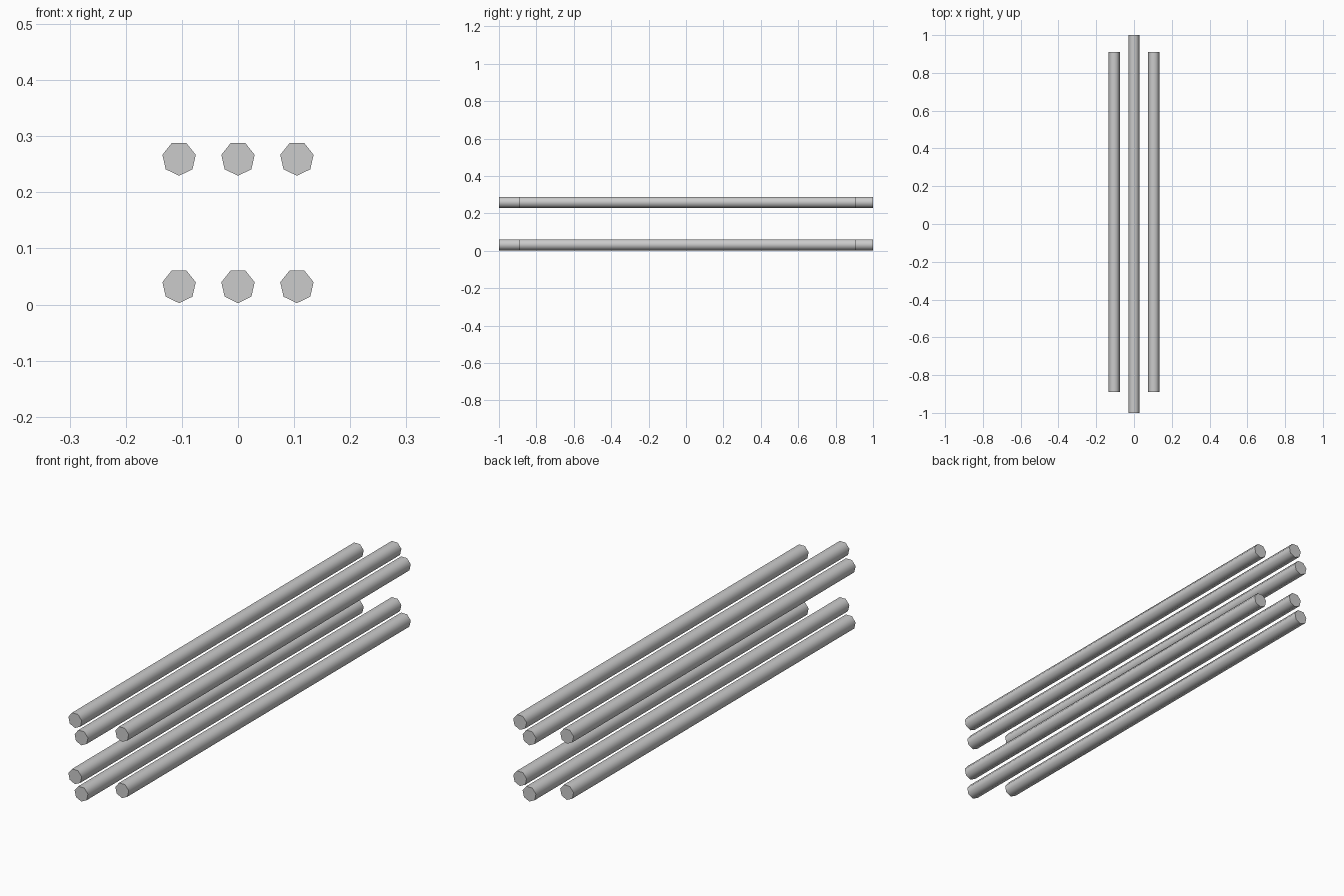
import bpy
from math import pi, radians

if "Cube" in bpy.data.objects:
    bpy.data.objects.remove(bpy.data.objects["Cube"])

RADIUS = 0.0305


def rod(name, x, z, y0, y1):
    # Seven-sided bar along y, with a vertex pointing down and a flat on top
    bpy.ops.mesh.primitive_cylinder_add(
        vertices=7, radius=RADIUS, depth=y1 - y0,
        location=(x, (y0 + y1) / 2, z), rotation=(pi / 2, 0, 0))
    ob = bpy.context.object
    ob.name = name
    # Spin the section about the bar axis so a corner points straight down
    for v in ob.data.vertices:
        v.co.x, v.co.y = -v.co.x, -v.co.y
    bpy.ops.object.shade_smooth_by_angle(angle=radians(60))
    return ob


# Two layers of three bars: a long centre bar and two shorter outer bars
for layer, z in (("lower", 0.033), ("upper", 0.26)):
    rod(layer + "_centre_rod", 0, z, -1.0, 1.0)
    for side, s in (("left", -1), ("right", 1)):
        rod(f"{layer}_{side}_rod", s * 0.105, z, -0.89, 0.91)
